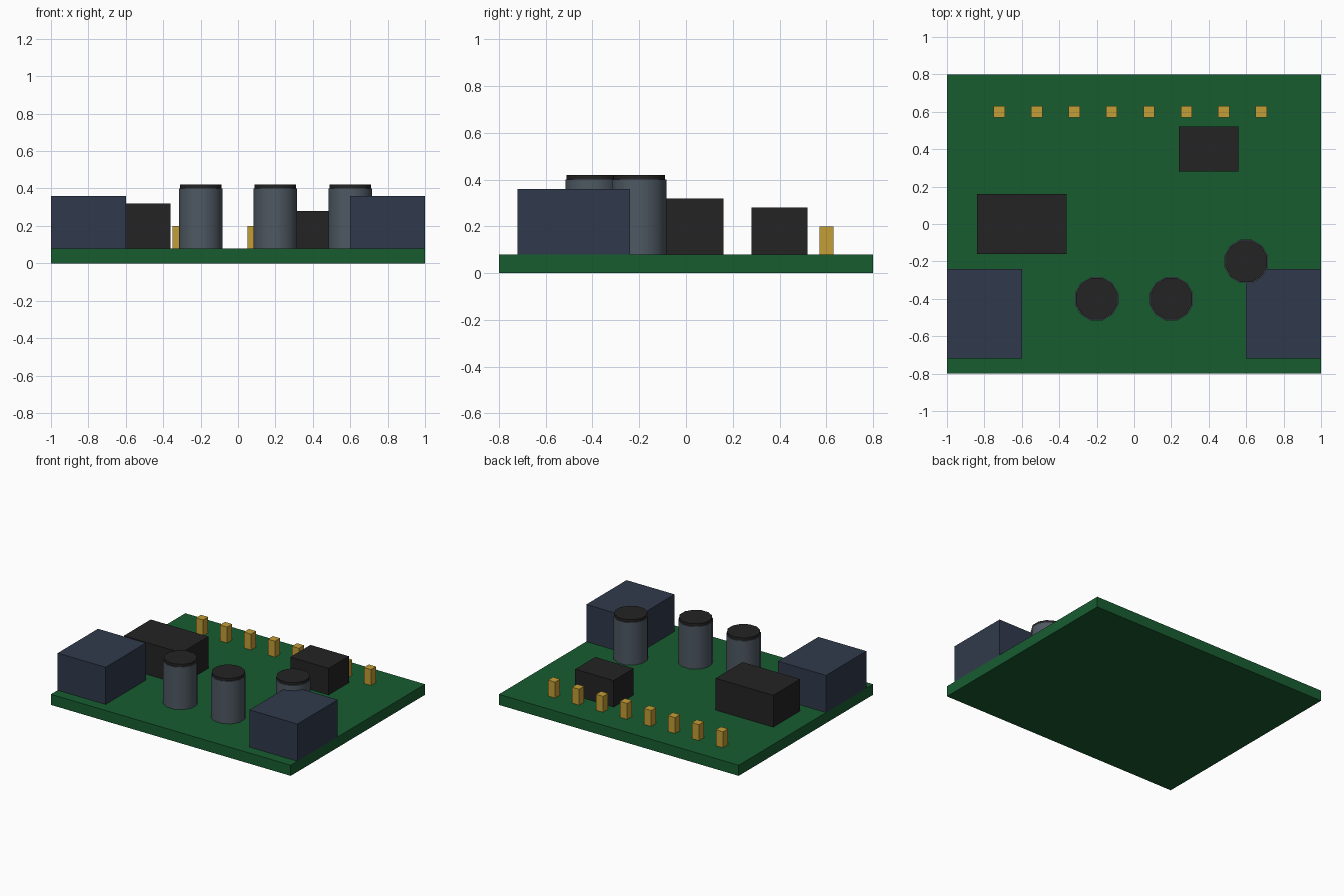
import bpy
from math import radians

if "Cube" in bpy.data.objects:
    bpy.data.objects.remove(bpy.data.objects["Cube"])


def material(name, rgb):
    # 0-255 display colour to linear
    lin = [(c / 255 / 12.92) if c < 11 else ((c / 255 + 0.055) / 1.055) ** 2.4 for c in rgb]
    m = bpy.data.materials.new(name)
    m.diffuse_color = (*lin, 1)
    m.use_nodes = True
    m.node_tree.nodes["Principled BSDF"].inputs["Base Color"].default_value = m.diffuse_color
    return m


GREEN = material("board_green", (24, 92, 48))
NAVY = material("connector_navy", (48, 58, 76))
BLACK = material("chip_black", (36, 36, 36))
GOLD = material("pin_gold", (196, 158, 54))
GREY = material("capacitor_grey", (78, 88, 98))


def box(name, center, size, z0, z1, mat):
    bpy.ops.mesh.primitive_cube_add(size=1, location=(*center, (z0 + z1) / 2))
    ob = bpy.context.object
    ob.name = name
    ob.scale = (*size, z1 - z0)
    bpy.ops.object.transform_apply(location=False, rotation=False)
    ob.data.materials.append(mat)


def drum(name, center, radius, z0, z1, mat):
    bpy.ops.mesh.primitive_cylinder_add(vertices=12, radius=radius, depth=z1 - z0,
                                        location=(*center, (z0 + z1) / 2),
                                        rotation=(0, 0, radians(15)))
    ob = bpy.context.object
    ob.name = name
    ob.data.materials.append(mat)
    bpy.ops.object.shade_smooth_by_angle(angle=radians(35))


TOP = 0.08

# Circuit board
box("circuit_board", (0, 0), (2, 1.6), 0, TOP, GREEN)

# Edge connectors on both sides
for side, sx in (("left", -1), ("right", 1)):
    box(f"connector_{side}", (0.8 * sx, -0.48), (0.4, 0.48), TOP, 0.36, NAVY)

# Chips
box("large_chip", (-0.6, 0), (0.48, 0.32), TOP, 0.32, BLACK)
box("small_chip", (0.4, 0.4), (0.32, 0.24), TOP, 0.28, BLACK)

# Capacitors with dark caps
for i, c in enumerate([(-0.2, -0.4), (0.2, -0.4), (0.6, -0.2)], 1):
    drum(f"capacitor_body_{i}", c, 0.12, TOP, 0.40, GREY)
    drum(f"capacitor_cap_{i}", c, 0.115, 0.40, 0.42, BLACK)

# Header pin row
for i in range(8):
    box(f"header_pin_{i + 1}", (-0.72 + 0.2 * i, 0.6), (0.06, 0.06), TOP, 0.2, GOLD)
